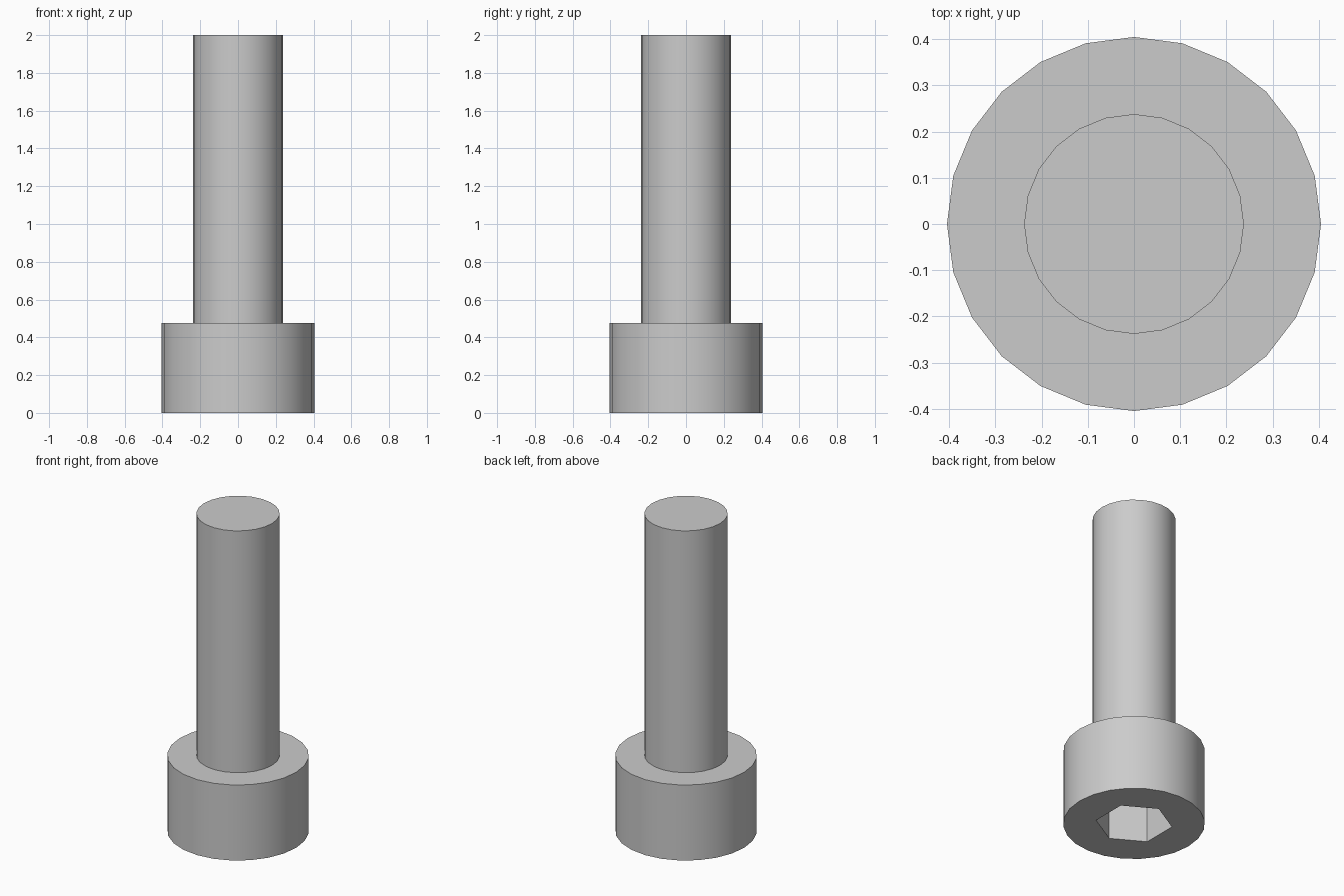
import bpy
import bmesh
import math

if "Cube" in bpy.data.objects:
    bpy.data.objects.remove(bpy.data.objects["Cube"], do_unlink=True)

SIDES = 24
SHANK_R, HEAD_R = 0.238, 0.405
HEAD_H, TOTAL_H = 0.476, 2.0
SOCKET_R, SOCKET_DEPTH = 0.22, 0.25

steel = bpy.data.materials.new("steel_grey")
steel.use_nodes = True
colour = (0.6, 0.6, 0.6, 1)
steel.diffuse_color = colour
steel.node_tree.nodes["Principled BSDF"].inputs["Base Color"].default_value = colour

bm = bmesh.new()


def ring(radius, z, sides=SIDES, turn=0.0):
    """Closed loop of vertices around the z axis."""
    angles = [turn + math.tau * i / sides for i in range(sides)]
    return [bm.verts.new((radius * math.cos(a), radius * math.sin(a), z)) for a in angles]


def wall(a, b):
    """Quads between two loops with the same number of sides."""
    for i in range(len(a)):
        j = (i + 1) % len(a)
        bm.faces.new((a[i], a[j], b[j], b[i]))


def loop_edges(loop):
    return [bm.edges.get((v, loop[i - 1])) for i, v in enumerate(loop)]


# Head, shoulder and shank
head_bottom = ring(HEAD_R, 0)
head_top = ring(HEAD_R, HEAD_H)
shank_bottom = ring(SHANK_R, HEAD_H)
shank_top = ring(SHANK_R, TOTAL_H)
wall(head_bottom, head_top)
wall(head_top, shank_bottom)
wall(shank_bottom, shank_top)
bm.faces.new(shank_top)

# Hexagonal socket sunk into the underside
rim = ring(SOCKET_R, 0, 6, math.radians(30))
floor = ring(SOCKET_R, SOCKET_DEPTH, 6, math.radians(30))
wall(rim, floor)
bm.faces.new(floor)

# Flat underside between the head edge and the socket rim
bmesh.ops.triangle_fill(bm, use_beauty=True, edges=loop_edges(head_bottom) + loop_edges(rim))
bmesh.ops.recalc_face_normals(bm, faces=bm.faces[:])

mesh = bpy.data.meshes.new("socket_head_screw")
bm.to_mesh(mesh)
bm.free()
mesh.materials.append(steel)
screw = bpy.data.objects.new("socket_head_screw", mesh)
bpy.context.collection.objects.link(screw)

# Smooth round sides, crisp rims and socket
bpy.context.view_layer.objects.active = screw
screw.select_set(True)
bpy.ops.object.shade_smooth_by_angle(angle=math.radians(30))
